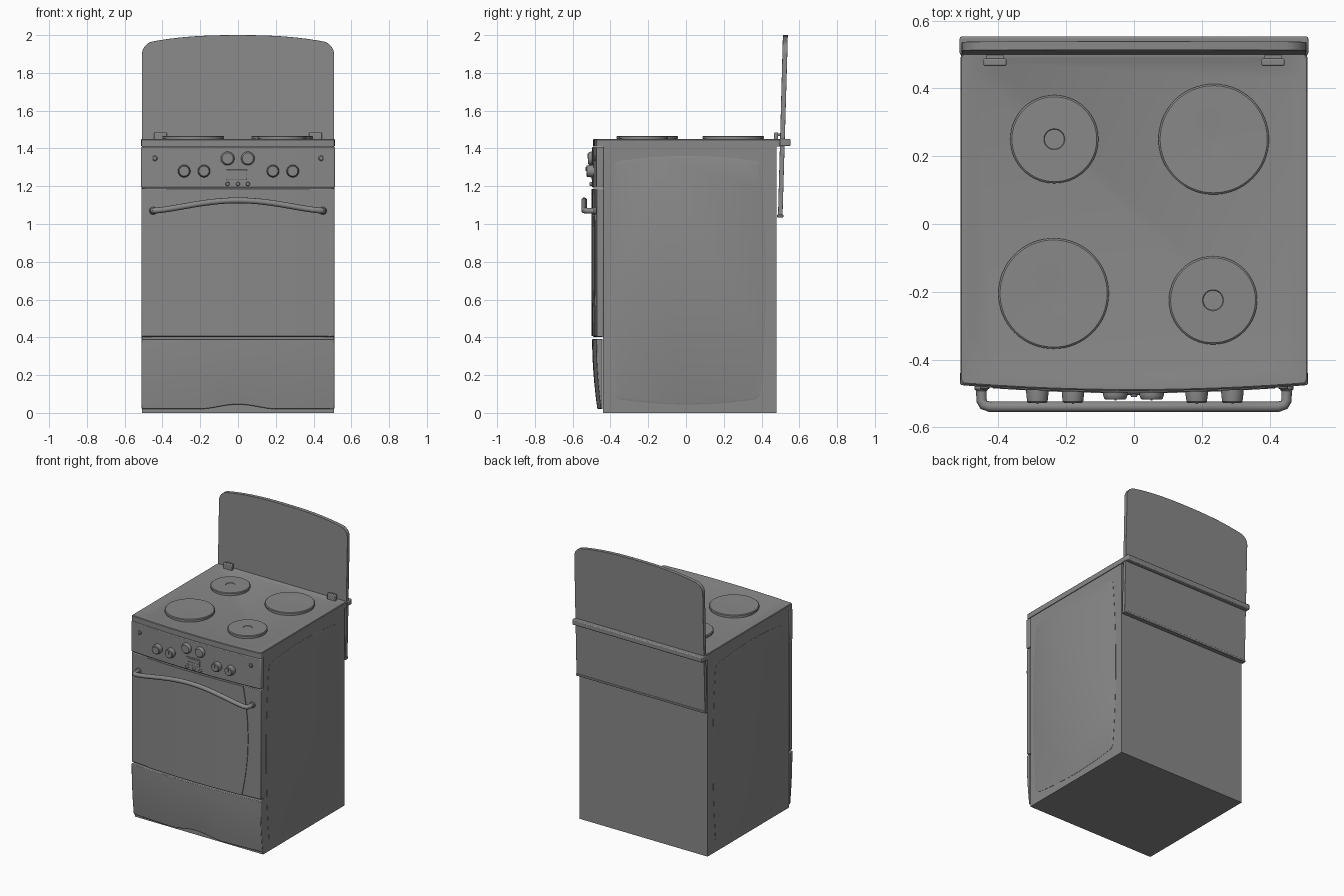
import bpy, bmesh, math
from mathutils import Vector

cube = bpy.data.objects.get("Cube")
if cube:
    bpy.data.objects.remove(cube, do_unlink=True)

enamel = bpy.data.materials.new("grey enamel")
enamel.use_nodes = True
COLOUR = (0.25, 0.25, 0.25, 1)
enamel.diffuse_color = COLOUR
enamel.node_tree.nodes["Principled BSDF"].inputs["Base Color"].default_value = COLOUR


def finish(obj, bevel=0):
    obj.data.materials.append(enamel)
    bpy.ops.object.select_all(action='DESELECT')
    obj.select_set(True)
    bpy.context.view_layer.objects.active = obj
    if bevel:
        mod = obj.modifiers.new("Rounded edges", 'BEVEL')
        mod.width, mod.segments, mod.limit_method = bevel, 2, 'ANGLE'
        mod.angle_limit = math.radians(40)
    bpy.ops.object.shade_smooth_by_angle(angle=math.radians(35))
    return obj


def loft(name, loops, bevel=0):
    """Skin equal-sized loops of 3D points and cap both ends."""
    bm = bmesh.new()
    rings = [[bm.verts.new(p) for p in loop] for loop in loops]
    n = len(rings[0])
    for a, b in zip(rings, rings[1:]):
        for i in range(n):
            j = (i + 1) % n
            bm.faces.new((a[i], a[j], b[j], b[i]))
    bm.faces.new(rings[0])
    bm.faces.new(rings[-1])
    bmesh.ops.recalc_face_normals(bm, faces=bm.faces)
    mesh = bpy.data.meshes.new(name)
    bm.to_mesh(mesh)
    bm.free()
    obj = bpy.data.objects.new(name, mesh)
    bpy.context.collection.objects.link(obj)
    return finish(obj, bevel)


def box(name, x, y, z, bevel=0):
    return loft(name, [[(u, y[0], z[0]), (u, y[1], z[0]), (u, y[1], z[1]), (u, y[0], z[1])]
                       for u in x], bevel)


def turned(name, centre, profile, axis='Z', sides=40):
    """Solid of revolution; profile holds (radius, distance along axis)."""
    c = Vector(centre)
    loops = []
    for r, h in profile:
        loop = []
        for i in range(sides):
            t = math.tau * i / sides
            u, v = r * math.cos(t), r * math.sin(t)
            loop.append(c + Vector((u, v, h) if axis == 'Z' else (u, -h, v)))
        loops.append(loop)
    return loft(name, loops)


def rounded(x0, x1, y0, y1, r, bows=(0, 0, 0, 0), steps=6):
    """Rounded rectangle whose right, top, left, bottom sides may bow out."""
    cx, cy, w, h = (x0 + x1) / 2, (y0 + y1) / 2, (x1 - x0) / 2, (y1 - y0) / 2
    corners = []
    for k, (sx, sy) in enumerate(((1, 1), (-1, 1), (-1, -1), (1, -1))):
        for i in range(steps + 1):
            t = math.pi / 2 * (k + i / steps)
            corners.append((sx * (w - r) + r * math.cos(t), sy * (h - r) + r * math.sin(t)))
    points = []
    for i, (px, py) in enumerate(corners):
        points.append((px, py))
        if i % (steps + 1) == steps:
            qx, qy = corners[(i + 1) % len(corners)]
            points += [(px + (qx - px) * s / 12, py + (qy - py) * s / 12) for s in range(1, 12)]
    right, top, left, bottom = bows
    result = []
    for px, py in points:
        fx, fy = 1 - (px / w) ** 2, 1 - (py / h) ** 2
        dx = (right if px > 0 else -left) * fy * abs(px) / w
        dy = (top if py > 0 else -bottom) * fx * abs(py) / h
        result.append((cx + px + dx, cy + py + dy))
    return result


def front_y(x, edge=-0.475, bow=0.022):
    return edge - bow * (1 - (x / 0.51) ** 2)


def spread(width, count):
    return [width * (2 * i / count - 1) for i in range(count + 1)]


# Cabinet and embossed side panels
box("cabinet", (-0.507, 0.507), (-0.44, 0.48), (0, 1.412))
for side, label in ((1, "left"), (-1, "right")):
    loops = []
    for grow, depth in ((0, 0.505), (0, 0.5085), (0.008, 0.511)):
        outline = rounded(-0.375 + grow, 0.39 - grow, 0.075 + grow, 1.33 - grow, 0.025,
                          (0.032, 0.03, 0.032, 0.03))
        loops.append([(side * depth, y, z) for y, z in outline])
    loft(label + "_side_panel", loops)

# Hob with a shallow pan
rim = (0, 0, 0, 0.02)
outer = rounded(-0.512, 0.512, -0.472, 0.5, 0.012, rim)
inner = rounded(-0.487, 0.487, -0.42, 0.488, 0.07, (0, 0, 0, 0.045))
floor = rounded(-0.467, 0.467, -0.40, 0.478, 0.07, (0, 0, 0, 0.04))
crown = rounded(-0.508, 0.508, -0.468, 0.5, 0.012, rim)
loft("hob_top", [[(x, y, z) for x, y in ring] for ring, z in
                 ((outer, 1.41), (outer, 1.446), (crown, 1.45), (inner, 1.45), (floor, 1.445))])
box("rear_rail", (-0.514, 0.514), (0.498, 0.553), (1.412, 1.45), 0.006)

# Hotplates
for name, x, y, r in (("rear_right_hotplate", -0.235, 0.25, 0.13),
                      ("rear_left_hotplate", 0.235, 0.25, 0.163),
                      ("front_right_hotplate", -0.237, -0.205, 0.163),
                      ("front_left_hotplate", 0.233, -0.225, 0.13)):
    profile = [(r - 0.004, 1.44), (r - 0.004, 1.452), (r, 1.453), (r, 1.462), (r - 0.005, 1.466)]
    if r < 0.15:
        profile += [(0.031, 1.466), (0.029, 1.463), (0.005, 1.463)]
    else:
        profile += [(0.05, 1.465), (0.005, 1.463)]
    turned(name, (x, y, 0), profile, sides=64)

# Raised lid with arched top and rounded corners
loops = []
radius, half = 0.055, 0.508
xs = sorted(set(spread(0.45, 20) + [s * (half - radius + radius * math.sin(t * math.pi / 16))
                                    for s in (-1, 1) for t in range(1, 9)]))
for x in xs:
    over = max(0, abs(x) - half + radius)
    top = 2 - 0.045 * abs(x / half) ** 2.5 - radius + math.sqrt(max(0, radius ** 2 - over ** 2))
    lean = 0.5 + 0.024 * (top - 1.04) / 0.96
    loops.append([(x, 0.487, 1.04), (x, 0.511, 1.04), (x, lean + 0.015, top), (x, lean - 0.011, top)])
loft("lid", loops, 0.004)
box("lid_bottom_trim", (-0.51, 0.51), (0.483, 0.515), (1.035, 1.05), 0.003)
for side, label in ((1, "left"), (-1, "right")):
    x = side * 0.41
    box(label + "_hinge", (x - 0.034, x + 0.034), (0.466, 0.488), (1.44, 1.485), 0.005)
    box(label + "_hinge_arm", (x - 0.025, x + 0.025), (0.48, 0.505), (1.465, 1.48))


# Bowed front panels
def front_panel(name, z0, z1, width, edge=-0.475):
    return loft(name, [[(x, -0.436, z0), (x, front_y(x, edge), z0),
                        (x, front_y(x, edge), z1), (x, -0.436, z1)]
                       for x in spread(width, 24)], 0.005)


front_panel("control_panel", 1.193, 1.408, 0.513)
front_panel("oven_door", 0.403, 1.188, 0.51, -0.472)

# Raised centre of the oven door, with bowed sides
loops = []
for i in range(17):
    t = i / 16
    z = 0.406 + 0.779 * t
    w = 0.37 + 0.01 * t + 0.042 * (1 - (2 * t - 1) ** 2)
    row = [(x, front_y(x, -0.477), z) for x in spread(w, 16)]
    loops.append(row + [(w, -0.46, z), (-w, -0.46, z)])
loft("door_window", loops)

# Drawer with a scooped lower edge, tapering inward at the bottom
loops = []
for x in spread(0.51, 40):
    low = 0.02 + (0.0125 * (1 + math.cos(math.pi * x / 0.21)) if abs(x) < 0.21 else 0)
    section = [(x, -0.442, low)]
    for s in range(7):
        z = low + (0.392 - low) * s / 6
        section.append((x, front_y(x) + 0.025 * (1 - s / 6) ** 2, z))
    loops.append(section + [(x, -0.442, 0.392)])
loft("drawer", loops, 0.004)

# Arched handle with two posts
curve = bpy.data.curves.new("door_handle", 'CURVE')
curve.dimensions, curve.bevel_depth, curve.bevel_resolution = '3D', 0.0155, 4
curve.use_fill_caps = True
path = [(-0.45, -0.47, 1.07), (-0.45, -0.52, 1.07), (-0.443, -0.533, 1.071)]
path += [(x, -0.539, 1.072 + 0.053 * math.cos(x / 0.43 * math.pi / 2) ** 1.3)
         for x in spread(0.425, 24)]
path += [(-x, y, z) for x, y, z in reversed(path[:3])]
spline = curve.splines.new('POLY')
spline.points.add(len(path) - 1)
for point, co in zip(spline.points, path):
    point.co = (*co, 1)
handle = bpy.data.objects.new("door_handle", curve)
bpy.context.collection.objects.link(handle)
bpy.ops.object.select_all(action='DESELECT')
handle.select_set(True)
bpy.context.view_layer.objects.active = handle
bpy.ops.object.convert(target='MESH')
finish(bpy.context.object)
for side, label in ((1, "left"), (-1, "right")):
    turned(label + "_handle_foot", (side * 0.45, 0, 1.07),
           [(0.02, 0.465), (0.02, 0.487), (0.016, 0.492)], 'Y', 24)

# Control knobs with pointer ridges
knobs = [(x, 1.28, 0.033) for x in (-0.285, -0.18, 0.185, 0.29)]
knobs += [(x, 1.347, 0.036) for x in (-0.055, 0.052)]
for i, (x, z, r) in enumerate(knobs, 1):
    y = -front_y(x)
    reach = 0.528 if z < 1.3 else 0.518
    turned(f"knob_{i}", (x, 0, z), [(r, y - 0.01), (r, y + 0.008), (r - 0.003, reach - 0.004),
                                    (r - 0.007, reach)], 'Y', 32)
    box(f"knob_{i}_pointer", (x - 0.003, x + 0.003), (-reach - 0.003, -reach + 0.004),
        (z, z + r - 0.01))

# Indicator lamps, buttons and clock plate
for side, label in ((1, "left"), (-1, "right")):
    turned(label + "_lamp", (side * 0.44, 0, 1.348),
           [(0.014, 0.47), (0.014, 0.484), (0.009, 0.488)], 'Y', 20)
for i, x in enumerate((-0.055, 0, 0.052), 1):
    turned(f"button_{i}", (x, 0, 1.212), [(0.011, 0.48), (0.011, 0.504), (0.008, 0.51)], 'Y', 20)
box("clock_frame", (-0.062, 0.048), (-0.501, -0.485), (1.235, 1.288), 0.003)
for i in range(4):
    x = -0.044 + 0.024 * i
    box(f"clock_key_{i + 1}", (x, x + 0.016), (-0.504, -0.495), (1.247, 1.257))
box("clock_screen", (-0.046, 0.032), (-0.503, -0.495), (1.265, 1.28))
